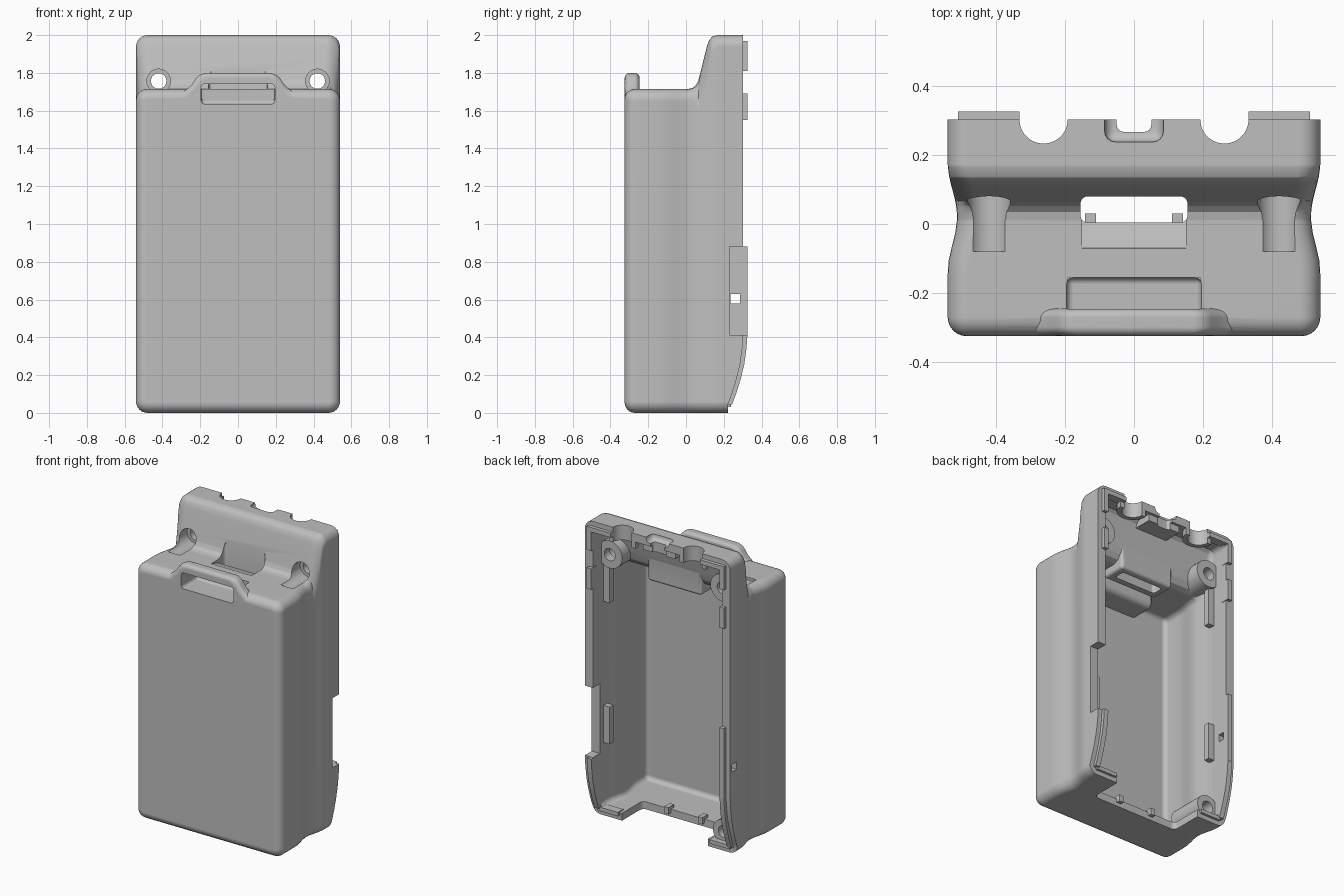
import bpy, bmesh, math

cube = bpy.data.objects.get("Cube")
if cube:
    bpy.data.objects.remove(cube, do_unlink=True)

grey = bpy.data.materials.new("plain_grey")
grey.use_nodes = True
grey.diffuse_color = (0.52, 0.52, 0.52, 1)
grey.node_tree.nodes["Principled BSDF"].inputs["Base Color"].default_value = (0.52, 0.52, 0.52, 1)


def loft(name, rings, bevel=0):
    """Skin closed rings of points, cap both ends, optionally round convex edges."""
    bm = bmesh.new()
    loops = [[bm.verts.new(p) for p in ring] for ring in rings]
    bm.faces.new(loops[0])
    bm.faces.new(loops[-1])
    n = len(loops[0])
    for a, b in zip(loops, loops[1:]):
        for i in range(n):
            j = (i + 1) % n
            bm.faces.new((a[i], a[j], b[j], b[i]))
    bmesh.ops.recalc_face_normals(bm, faces=bm.faces[:])
    if bevel:
        bmesh.ops.bevel(bm, geom=bm.edges[:], offset=bevel, segments=4,
                        profile=0.5, affect='EDGES', clamp_overlap=True)
    me = bpy.data.meshes.new(name)
    bm.to_mesh(me)
    bm.free()
    me.materials.append(grey)
    ob = bpy.data.objects.new(name, me)
    bpy.context.scene.collection.objects.link(ob)
    return ob


def prism(name, pts, axis, a, b, bevel=0):
    place = {"x": lambda p, t: (t, p[0], p[1]),
             "y": lambda p, t: (p[0], t, p[1]),
             "z": lambda p, t: (p[0], p[1], t)}[axis]
    return loft(name, [[place(p, t) for p in pts] for t in (a, b)], bevel)


def box(name, x, y, z, bevel=0):
    return prism(name, [(x[0], y[0]), (x[1], y[0]), (x[1], y[1]), (x[0], y[1])],
                 "z", z[0], z[1], bevel)


def rod(name, axis, c, r, a, b):
    pts = [(c[0] + r * math.cos(math.tau * (i + 0.5) / 32),
            c[1] + r * math.sin(math.tau * (i + 0.5) / 32)) for i in range(32)]
    return prism(name, pts, axis, a, b)


def body(name, width, front, base, r, roof):
    """Rounded sections from front to rear under a roof line, pinched at mid depth."""
    def top(y):
        if y <= roof[0][0]:
            return roof[0][1]
        for (ya, za), (yb, zb) in zip(roof, roof[1:]):
            if y <= yb:
                return za + (zb - za) * (y - ya) / (yb - ya)
        return roof[-1][1]

    arc = [math.radians(15 * k) for k in range(7)]
    stations = [(front + r * (1 - math.cos(a)), r * (1 - math.sin(a))) for a in arc]
    ys = {round(p[0], 4) for p in roof} | {round(-0.147 + 0.04 * k, 4) for k in range(9)}
    stations += [(y, 0) for y in sorted(ys) if y > front + r + 0.004]
    rings = []
    for y, inset in stations:
        t = min(1, abs(y - 0.02) / 0.16)
        w = width * (1 - 0.025 * (1 + math.cos(math.pi * t))) - inset
        c = r - inset + 0.006
        slope = (top(y + 0.005) - top(y - 0.005)) / 0.01
        tall = min(c * math.hypot(1, slope), 0.2)
        low, high = base + inset + c, top(y) - inset - tall
        corners = [(w - c, low, c), (w - c, high, tall), (c - w, high, tall), (c - w, low, c)]
        rings.append([(x + c * math.cos(a), y, z + rz * math.sin(a))
                      for q, (x, z, rz) in enumerate(corners)
                      for a in (math.radians(90 * (q - 1) + 15 * k) for k in range(7))])
    return loft(name, rings)


def combine(target, tools, operation='DIFFERENCE'):
    """Apply booleans one after another and discard the tools."""
    for tool in tools:
        mod = target.modifiers.new("cut", 'BOOLEAN')
        mod.operation = operation
        mod.solver = 'EXACT'
        mod.object = tool
        bpy.context.view_layer.update()
        graph = bpy.context.evaluated_depsgraph_get()
        me = bpy.data.meshes.new_from_object(target.evaluated_get(graph))
        target.modifiers.clear()
        target.data = me
        bpy.data.objects.remove(tool, do_unlink=True)


# Outer body with stepped shoulder and pinched sides
shell = body("case_shell", 0.54, -0.325, 0, 0.055,
             [(-0.2, 1.715), (0.01, 1.715), (0.035, 1.72), (0.052, 1.735), (0.066, 1.763),
              (0.078, 1.81), (0.112, 1.945), (0.122, 1.973), (0.138, 1.991),
              (0.163, 2), (0.6, 2)])

# Raised strap bar on the front edge
half = [(0.3, 1.69), (0.27, 1.715), (0.245, 1.738), (0.225, 1.768), (0.205, 1.788), (0.175, 1.8)]
round_in = [(0.026 * (1 - math.cos(a)), 0.026 * (1 - math.sin(a)))
            for a in (math.radians(15 * k) for k in range(7))]
steps = [(-0.3243 + y, d) for y, d in round_in] + [(-0.245 - y, d) for y, d in reversed(round_in)]
bar_rings = []
for y, d in steps:
    right = [(0.3 - d, 1.62)] + [(x - 0.8 * d, z - d) for x, z in half]
    bar_rings.append([(x, y, z) for x, z in right] + [(-x, y, z) for x, z in reversed(right)])
combine(shell, [loft("strap_bar", bar_rings)], 'UNION')

# Cavity, keeping material for housings, bosses and ribs
cavity = body("cavity", 0.48, -0.272, 0.05, 0.03,
              [(-0.2, 1.662), (0.045, 1.664), (0.085, 1.68), (0.11, 1.715), (0.128, 1.77),
               (0.168, 1.925), (0.19, 1.945), (0.7, 1.945)])
keep = [box("pocket_housing", (-0.25, 0.25), (-0.4, -0.105), (1.585, 1.8), 0.04),
        box("window_housing", (-0.2, 0.2), (-0.05, 0.125), (1.61, 1.83), 0.02),
        box("port_housing", (-0.12, 0.12), (0.1, 0.285), (1.9, 2.1)),
        rod("lower_boss", "y", (-0.42, 0.115), 0.08, -0.05, 0.2)]
for s in (-1, 1):
    keep += [rod("upper_boss", "y", (0.42 * s, 1.757), 0.092, -0.12, 0.21),
             rod("cable_housing", "z", (0.262 * s, 0.303), 0.1, 1.9, 2.1)]
    for low, high in ((1.42, 1.7), (0.47, 0.72)):
        keep.append(box("clip_rib", sorted((0.435 * s, 0.6 * s)), (0.15, 0.19), (low, high)))
combine(cavity, keep)
combine(shell, [cavity])

# Rear parting edge, straight above and swept forward near the bottom
sweep = [(0.303, 0.41), (0.298, 0.34), (0.287, 0.26), (0.268, 0.18),
         (0.243, 0.1), (0.222, 0.045)]
cuts = [prism("rear_trim", [(0.303, 2.2)] + sweep + [(0.217, -0.2), (0.9, -0.2), (0.9, 2.2)],
              "x", -1, 1)]

# Strap pocket, shoulder window and its shallow scoop
cuts += [box("pocket_front", (-0.195, 0.195), (-0.5, -0.155), (1.635, 1.742), 0.02),
         box("pocket_top", (-0.192, 0.192), (-0.246, -0.157), (1.66, 2.1)),
         box("window", (-0.155, 0.155), (0.004, 0.08), (1.5, 1.9), 0.02),
         prism("scoop", [(-0.08, 1.73), (-0.07, 1.713), (0.012, 1.69), (0.03, 1.73)],
               "x", -0.15, 0.15)]

# Port in the top edge with a recessed rim
cuts += [box("port", (-0.05, 0.05), (0.267, 0.5), (1.8, 2.2), 0.02),
         box("port_rim", (-0.085, 0.085), (0.238, 0.5), (1.965, 2.2), 0.03)]

# Cable half-holes, screw channels and screw bores
for s in (-1, 1):
    cuts += [rod("cable_hole", "z", (0.262 * s, 0.303), 0.07, 1.8, 2.2),
             rod("screw_channel", "y", (0.42 * s, 1.757), 0.063, -0.08, 0.15),
             rod("screw_bore", "y", (0.42 * s, 1.757), 0.041, 0.1, 0.4)]
cuts += [rod("lower_bore", "y", (-0.42, 0.115), 0.04, 0.03, 0.4)]

# Side notch, latch hole and bottom opening
cuts += [box("side_notch", (0.35, 0.8), (0.23, 0.6), (0.412, 0.88)),
         box("latch_hole", (-0.8, -0.4), (0.235, 0.285), (0.58, 0.63)),
         box("bottom_opening", (-0.32, 0.32), (0.004, 0.6), (-0.2, 0.09), 0.03)]
combine(shell, cuts)

# Locating lips along the rear edge
parts = [shell, box("notch_lip", (-0.51, -0.477), (0.285, 0.326), (0.41, 0.88))]
tail = [(y - 0.03, z) for y, z in sweep] + [(y + 0.022, z) for y, z in reversed(sweep)]
for s in (-1, 1):
    side = sorted((0.51 * s, 0.477 * s))
    name = "left" if s > 0 else "right"
    parts += [box(name + "_upper_lip", side, (0.27, 0.326), (1.81, 1.965)),
              box(name + "_middle_lip", side, (0.27, 0.326), (1.55, 1.69)),
              box(name + "_top_lip", sorted((0.332 * s, 0.51 * s)), (0.27, 0.326), (1.938, 1.968)),
              prism(name + "_swept_lip", tail, "x", side[0], side[1]),
              box(name + "_bottom_lip", sorted((0.34 * s, 0.49 * s)), (0.18, 0.238), (0.03, 0.056)),
              box(name + "_bottom_tab", sorted((0.11 * s, 0.142 * s)), (-0.03, 0.03), (0.025, 0.07))]

# Smooth the rounded surfaces, keep edges sharp and flat faces even
bpy.ops.object.select_all(action='DESELECT')
for ob in parts:
    ob.data.materials.clear()
    ob.data.materials.append(grey)
    for poly in ob.data.polygons:
        poly.material_index = 0
    ob.select_set(True)
bpy.context.view_layer.objects.active = shell
bpy.ops.object.shade_smooth_by_angle(angle=math.radians(30))
even = shell.modifiers.new("even_shading", 'WEIGHTED_NORMAL')
even.keep_sharp = True
